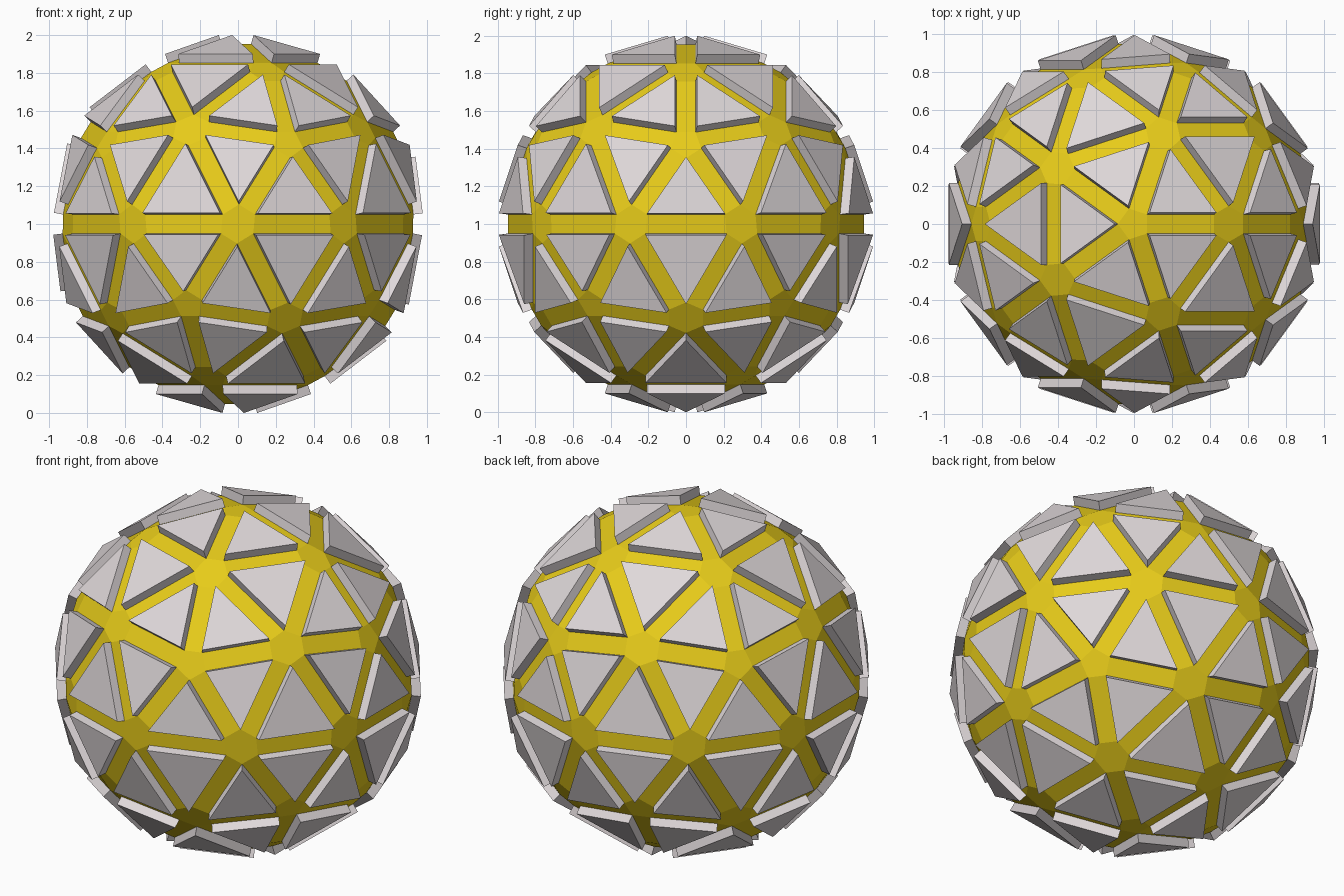
import bpy, bmesh

if "Cube" in bpy.data.objects:
    bpy.data.objects.remove(bpy.data.objects["Cube"])

RADIUS, GAP, THICK = 0.983, 0.051, 0.05


def make_object(name, bm, color):
    bm.normal_update()
    mesh = bpy.data.meshes.new(name)
    bm.to_mesh(mesh)
    bm.free()
    mat = bpy.data.materials.new(name + "_color")
    mat.diffuse_color = color
    mat.use_nodes = True
    mat.node_tree.nodes["Principled BSDF"].inputs["Base Color"].default_value = mat.diffuse_color
    mesh.materials.append(mat)
    obj = bpy.data.objects.new(name, mesh)
    obj.location.z = 1.0
    bpy.context.collection.objects.link(obj)
    return obj


def bevelled_sphere():
    # 80-sided ball, edges cut to flat struts and corners to flat hubs
    bm = bmesh.new()
    bmesh.ops.create_icosphere(bm, subdivisions=2, radius=RADIUS)
    bmesh.ops.bevel(bm, geom=bm.edges[:], offset=GAP, offset_type='OFFSET',
                    segments=1, profile=0.5, affect='EDGES')
    bm.normal_update()
    tris = [f for f in bm.faces if len(f.verts) == 3]
    rest = [f for f in bm.faces if len(f.verts) != 3]
    return bm, tris, rest


# yellow strut frame: everything between the triangles
bm, tris, rest = bevelled_sphere()
bmesh.ops.delete(bm, geom=tris, context='FACES')
make_object("strut_frame", bm, (0.80, 0.60, 0.01, 1))

# grey triangular panels, raised along their normals
bm, tris, rest = bevelled_sphere()
bmesh.ops.delete(bm, geom=rest, context='FACES')
bmesh.ops.inset_individual(bm, faces=bm.faces[:], thickness=0.0, depth=THICK)
make_object("triangle_panels", bm, (0.74, 0.69, 0.70, 1))
